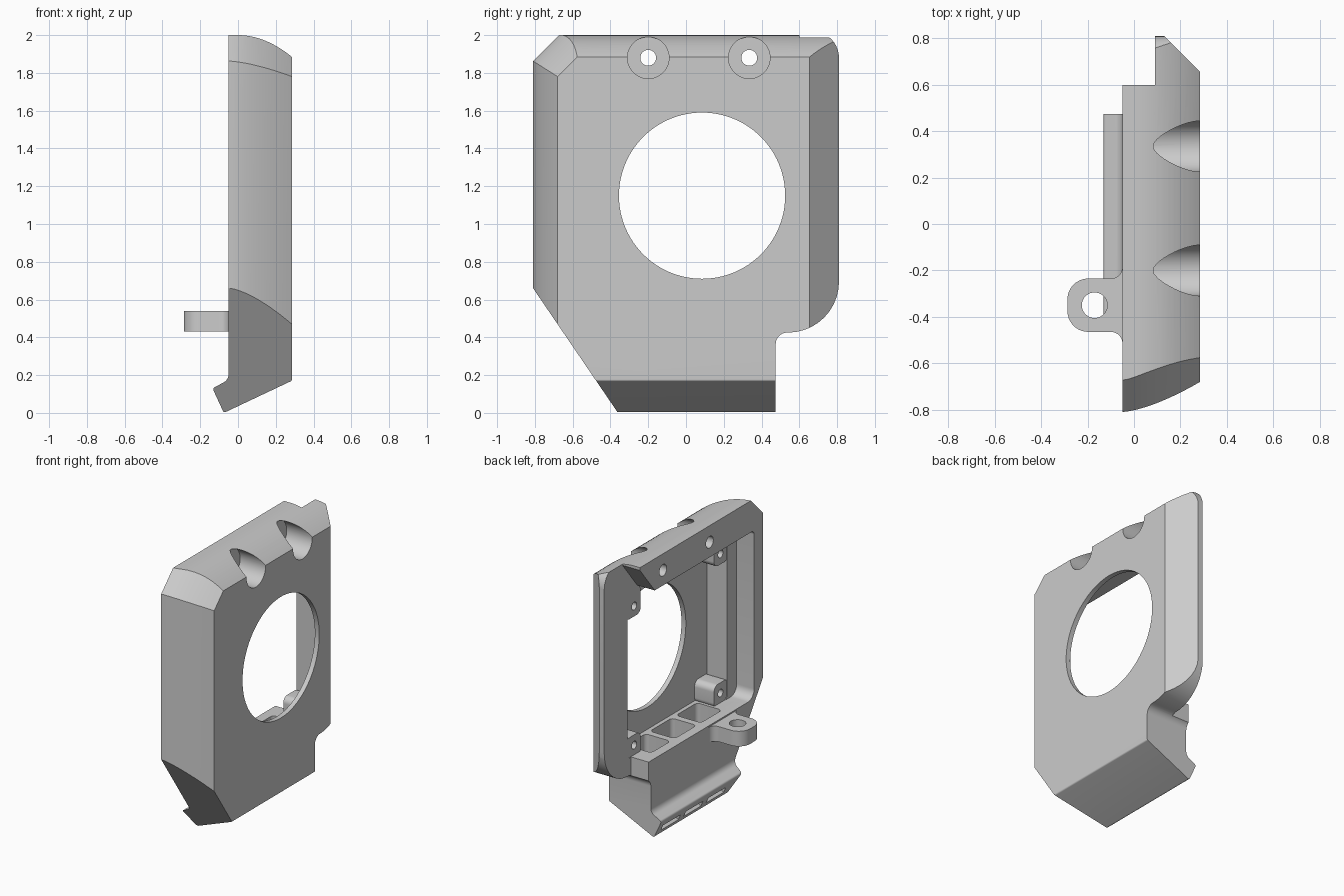
import bpy, bmesh, math
from mathutils import Vector, Matrix

old = bpy.data.objects.get("Cube")
if old:
    bpy.data.objects.remove(old)

grey = bpy.data.materials.new("plain_grey")
grey.use_nodes = True
COLOR = (0.6, 0.6, 0.6, 1)
grey.diffuse_color = COLOR
grey.node_tree.nodes["Principled BSDF"].inputs["Base Color"].default_value = COLOR


def rounded(points, steps=10):
    """Replace each corner given as (a, b, radius) with an arc."""
    out = []
    for i, p in enumerate(points):
        c = Vector(p[:2])
        if len(p) < 3:
            out.append(c)
            continue
        d1 = (Vector(points[i - 1][:2]) - c).normalized()
        d2 = (Vector(points[(i + 1) % len(points)][:2]) - c).normalized()
        half = d1.angle(d2) / 2
        reach = p[2] / math.tan(half)
        mid = c + (d1 + d2).normalized() * p[2] / math.sin(half)
        a, b = c + d1 * reach - mid, c + d2 * reach - mid
        sweep = math.atan2(a.x * b.y - a.y * b.x, a.dot(b))
        for k in range(steps + 1):
            s, t = math.sin(sweep * k / steps), math.cos(sweep * k / steps)
            out.append(mid + Vector((a.x * t - a.y * s, a.x * s + a.y * t)))
    return out


def prism(name, points, axis, lo, hi):
    """Extrude a profile along an axis; the profile uses the other two axes in order."""
    place = {"x": lambda p, t: (t, p[0], p[1]),
             "y": lambda p, t: (p[0], t, p[1]),
             "z": lambda p, t: (p[0], p[1], t)}[axis]
    bm = bmesh.new()
    face = bm.faces.new([bm.verts.new(place(p, lo)) for p in rounded(points)])
    ext = bmesh.ops.extrude_face_region(bm, geom=[face])
    shift = Vector(place((0, 0), hi - lo))
    bmesh.ops.translate(bm, vec=shift, verts=[v for v in ext["geom"] if isinstance(v, bmesh.types.BMVert)])
    bmesh.ops.recalc_face_normals(bm, faces=bm.faces)
    mesh = bpy.data.meshes.new(name)
    bm.to_mesh(mesh)
    bm.free()
    mesh.materials.append(grey)
    obj = bpy.data.objects.new(name, mesh)
    bpy.context.collection.objects.link(obj)
    return obj


def box(name, axis, a0, a1, b0, b1, lo, hi, r=0.03):
    return prism(name, [(a0, b0, r), (a1, b0, r), (a1, b1, r), (a0, b1, r)], axis, lo, hi)


def disc(name, axis, a, b, r, lo, hi, n=32):
    ring = [(a + r * math.cos(math.tau * k / n), b + r * math.sin(math.tau * k / n)) for k in range(n)]
    return prism(name, ring, axis, lo, hi)


def combine(target, tool, operation):
    """Apply one boolean and discard the tool."""
    mod = target.modifiers.new("cut", "BOOLEAN")
    mod.operation, mod.object, mod.solver = operation, tool, "EXACT"
    tool.hide_render = True
    bpy.context.view_layer.update()
    graph = bpy.context.evaluated_depsgraph_get()
    mesh = bpy.data.meshes.new_from_object(target.evaluated_get(graph))
    target.modifiers.clear()
    target.data = mesh
    bpy.data.objects.remove(tool)


def cut(tool):
    combine(housing, tool, "DIFFERENCE")


def join(tool):
    combine(housing, tool, "UNION")


FACE = 0.285   # outer face plane
BACK = -0.05   # open side plane
LEDGE = 0.09   # inner ledge plane


def crown(start, base, drop, power, n=12):
    """Curved falloff towards the outer face."""
    return [(start + (FACE - start) * k / n, base + drop * (k / n) ** power) for k in range(n + 1)]


# Housing: side outline intersected with the front, top and corner sections
housing = prism("housing", [
    (-0.83, 0.69), (-0.326, -0.05), (0.475, -0.05), (0.475, 0.425, 0.06),
    (0.81, 0.425, 0.27), (0.81, 2.02, 0.14), (-0.83, 2.02, 0.25)], "x", -0.25, 0.5)
section = [(BACK, 2), (BACK, 0.175, 0.05), (-0.135, 0.13, 0.015), (-0.075, 0, 0.012), (FACE, 0.17, 0.012)]
combine(housing, prism("front_section", section + crown(0, 2, -0.115, 2)[::-1], "y", -1, 1), "INTERSECT")
combine(housing, prism("top_section", [(-0.3, -0.81)] + crown(BACK, -0.81, 0.13, 1.5)
        + [(FACE + 0.1, -0.62), (FACE + 0.1, 0.555), (0.125, 0.815, 0.03), (-0.3, 0.815)],
        "z", -1, 3), "INTERSECT")
corner = prism("corner_section", [(-0.3, -3), (-0.3, 1.89)] + crown(BACK, 1.89, -0.15, 1.5)
               + [(FACE + 0.1, 1.67), (FACE + 0.1, -3)], "y", -4, 4)
corner.data.transform(Matrix.Rotation(math.pi / 4, 4, "X"))
combine(housing, corner, "INTERSECT")

# Stepped cavity and round opening
cut(prism("upper_recess", [
    (-0.71, 0.55, 0.07), (0.5, 0.55), (0.5, 0.3), (1, 0.3), (1, 2.2), (0.6, 2.2),
    (0.6, 1.98), (0.43, 1.77), (-0.71, 1.77, 0.03)], "x", -0.3, LEDGE))
cut(box("deep_recess", "x", -0.6, 0.545, 0.55, 1.75, 0.05, 0.25))
cut(disc("round_opening", "x", 0.085, 1.15, 0.44, 0, 0.5, 96))

# Corner bosses with screw holes
for y, wall_y in ((0.46, 0.56), (-0.53, -0.62)):
    for z, wall_z in ((1.63, 1.76), (0.62, 0.53)):
        y0, y1 = sorted((y + math.copysign(0.075, y - wall_y), wall_y))
        z0, z1 = sorted((z + math.copysign(0.075, z - wall_z), wall_z))
        join(box("boss", "x", y0, y1, z0, z1, LEDGE + 0.004, 0.262, 0.045))
        cut(disc("screw_hole", "x", y, z, 0.028, 0, 0.22, 20))

# Top fixing holes with wide counterbores
for y in (-0.2, 0.335):
    cut(disc("counterbore", "x", y, 1.88, 0.11, 0.08, 0.5, 48))
    cut(disc("fixing_hole", "x", y, 1.88, 0.042, -0.3, 0.2, 24))

# Shelf cells
for y0, y1 in ((-0.44, -0.2), (-0.15, 0.1), (0.15, 0.37)):
    cut(box("cell", "z", 0.02, 0.22, y0, y1, 0.3, 0.6))

# Slots along the lip
for y in (-0.2, 0.06, 0.32):
    cut(prism("lip_slot", [(-0.14, 0.06), (-0.12, 0.02), (-0.06, 0.055), (-0.08, 0.095)], "y", y - 0.1, y + 0.1))

# Mounting tab
join(prism("mounting_tab", [
    (0.0, -0.53), (BACK, -0.53), (BACK, -0.465, 0.05), (-0.287, -0.465, 0.09),
    (-0.287, -0.235, 0.09), (BACK, -0.235, 0.05), (BACK, -0.17), (0.0, -0.17)], "z", 0.43, 0.54))
cut(disc("tab_hole", "z", -0.17, -0.35, 0.055, 0.3, 0.7))

# Smooth curves, crisp edges
bpy.ops.object.select_all(action="DESELECT")
housing.select_set(True)
bpy.context.view_layer.objects.active = housing
bpy.ops.object.shade_smooth_by_angle(angle=math.radians(30))
